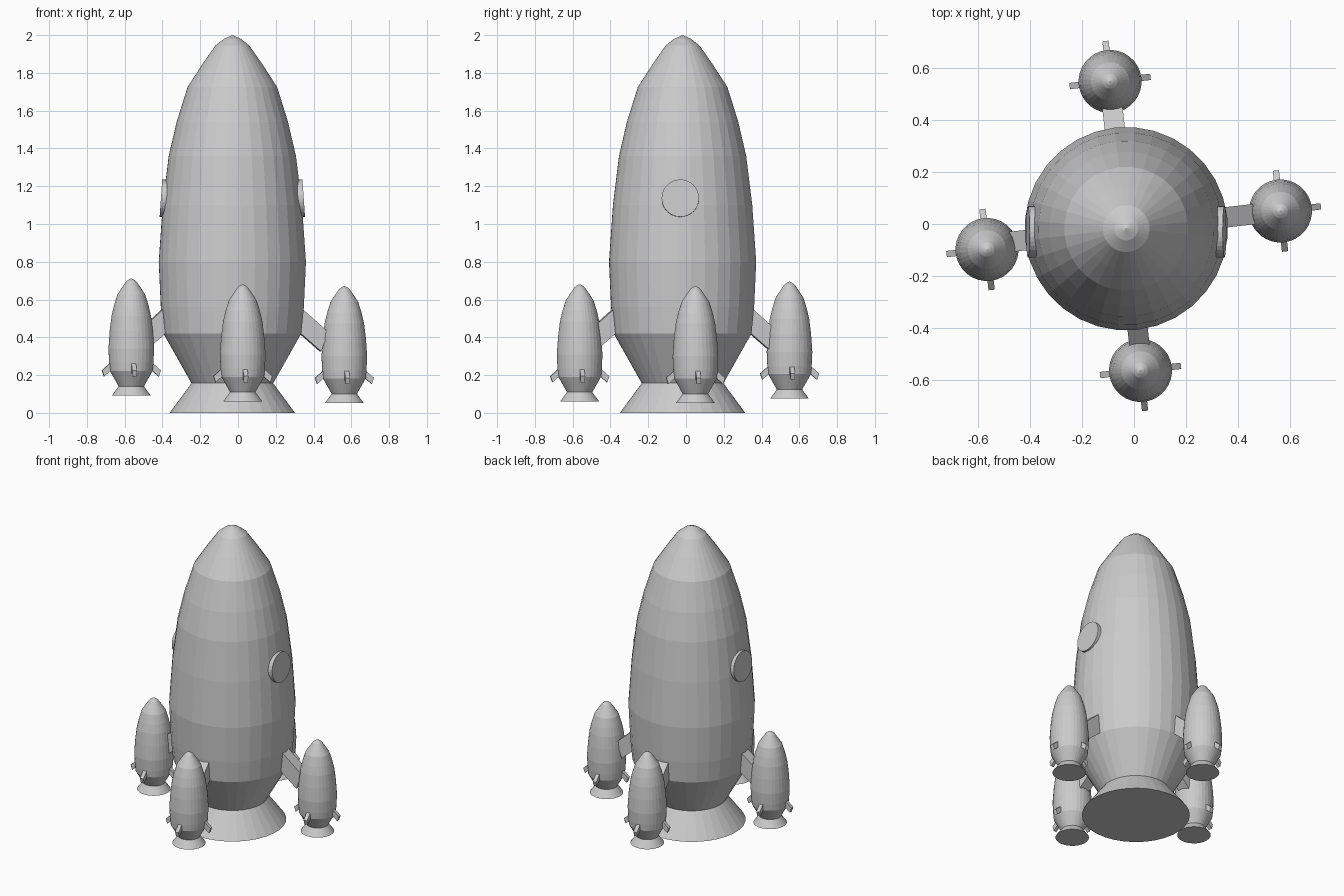
import bpy, bmesh, math
from mathutils import Matrix, Vector

cube = bpy.data.objects.get("Cube")
if cube:
    bpy.data.objects.remove(cube, do_unlink=True)

grey = bpy.data.materials.new("plain grey")
grey.use_nodes = True
grey.diffuse_color = (0.6, 0.6, 0.6, 1)
grey.node_tree.nodes["Principled BSDF"].inputs["Base Color"].default_value = (0.6, 0.6, 0.6, 1)

SIDES = 32
TWIST = math.radians(6.5)
HULL_CENTRE = Vector((-0.03, -0.018, 0))
# Radius and height from the nozzle rim up to the nose
HULL = [(0.333, 0), (0.217, 0.157), (0.366, 0.42), (0.38, 0.56), (0.391, 0.8),
        (0.37, 1.1), (0.338, 1.36), (0.296, 1.54), (0.238, 1.725),
        (0.16, 1.845), (0.09, 1.945), (0.045, 1.98)]
# Side outline of a sloping strut: distance from the axis and height
STRUT = [(0.28, 0.63), (0.505, 0.43), (0.47, 0.325), (0.28, 0.49)]


def finish(name, bm, matrix):
    bmesh.ops.recalc_face_normals(bm, faces=bm.faces)
    mesh = bpy.data.meshes.new(name)
    bm.to_mesh(mesh)
    bm.free()
    mesh.materials.append(grey)
    obj = bpy.data.objects.new(name, mesh)
    obj.matrix_world = matrix
    bpy.context.collection.objects.link(obj)
    return obj


def hull(name, matrix):
    bm = bmesh.new()
    rings = []
    for r, z in HULL:
        angles = [2 * math.pi * i / SIDES for i in range(SIDES)]
        rings.append([bm.verts.new((r * math.cos(a), r * math.sin(a), z)) for a in angles])
    tip = bm.verts.new((0, 0, 2))
    bm.faces.new(rings[0])
    for i in range(SIDES):
        j = (i + 1) % SIDES
        for low, high in zip(rings, rings[1:]):
            bm.faces.new((low[i], low[j], high[j], high[i]))
        bm.faces.new((rings[-1][i], rings[-1][j], tip))
    return finish(name, bm, matrix)


def struts(name, matrix):
    # Four sloping bars spaced evenly around the hull
    bm = bmesh.new()
    for k in range(4):
        turn = Matrix.Rotation(k * math.pi / 2, 3, "Z")
        sides = [[bm.verts.new(turn @ Vector((x, y, z))) for x, z in STRUT]
                 for y in (-0.039, 0.039)]
        for side in sides:
            bm.faces.new(side)
        for i in range(4):
            j = (i + 1) % 4
            bm.faces.new((sides[0][i], sides[0][j], sides[1][j], sides[1][i]))
    return finish(name, bm, matrix)


def rocket(prefix, base, scale):
    matrix = (Matrix.Translation(base) @ Matrix.Rotation(TWIST, 4, "Z")
              @ Matrix.Scale(scale, 4))
    hull(prefix + "_hull", matrix)
    struts(prefix + "_struts", matrix)


# Main hull with the struts that carry the boosters
rocket("main", HULL_CENTRE, 1)

# Four boosters, small copies of the main hull at slightly different heights
boosters = {"left": (0.563, 0.05, 0.052), "right": (-0.565, -0.098, 0.092),
            "back": (-0.092, 0.548, 0.075), "front": (0.025, -0.563, 0.061)}
for side, base in boosters.items():
    rocket(side + "_booster", Vector(base), 0.31)

# Round portholes leaning with the hull
for side, sign in (("left", 1), ("right", -1)):
    bm = bmesh.new()
    bmesh.ops.create_cone(bm, cap_ends=True, segments=SIDES, radius1=0.099,
                          radius2=0.099, depth=0.06)
    place = (Matrix.Translation((-0.03 + sign * 0.348, -0.03, 1.135))
             @ Matrix.Rotation(sign * math.radians(86), 4, "Y"))
    finish(side + "_porthole", bm, place)
